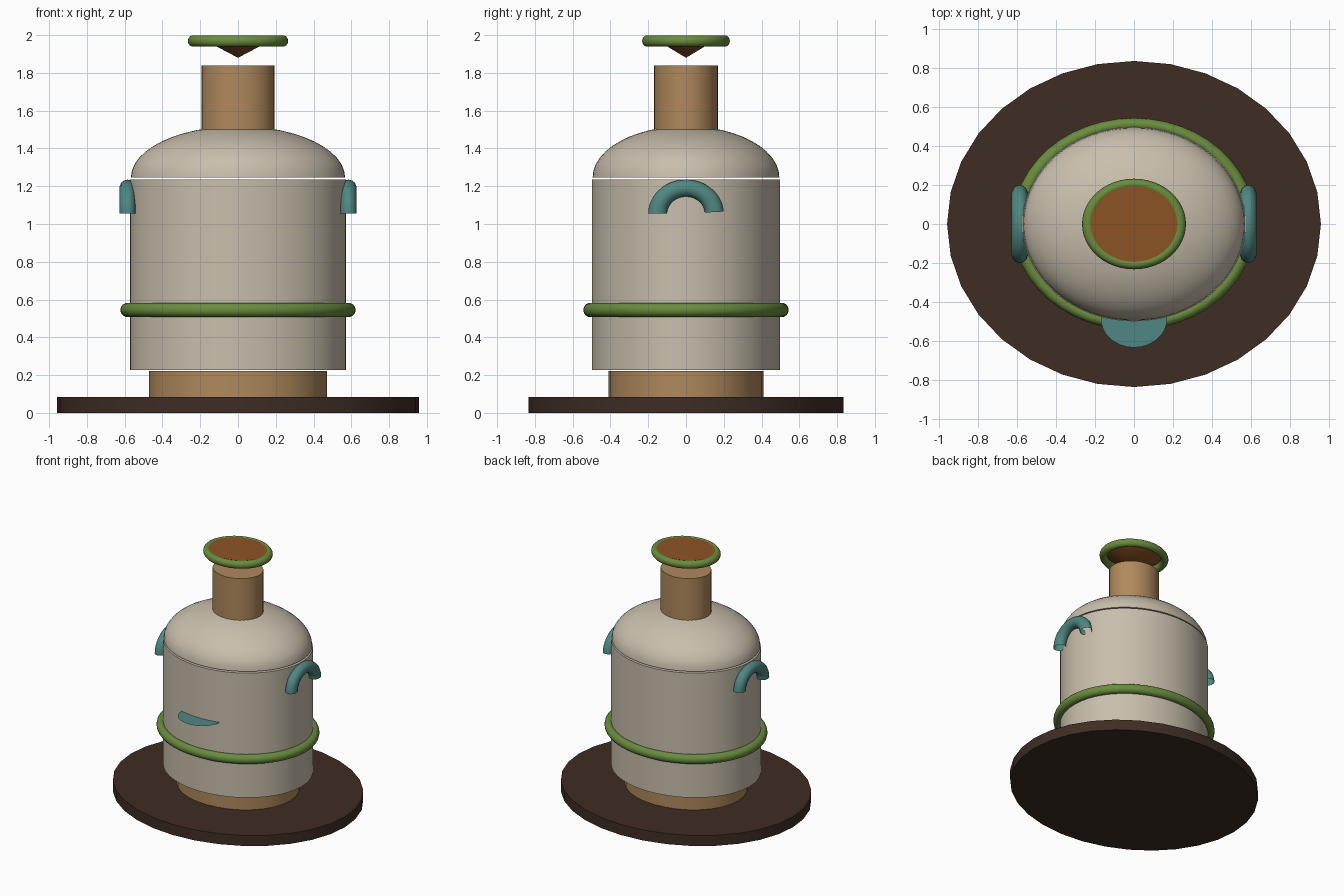
import bpy, bmesh, math

if "Cube" in bpy.data.objects:
    bpy.data.objects.remove(bpy.data.objects["Cube"])


def srgb(r, g, b):
    lin = lambda c: c / 12.92 if c <= 0.04045 else ((c + 0.055) / 1.055) ** 2.4
    return (lin(r / 255), lin(g / 255), lin(b / 255), 1)


def material(name, *rgb):
    m = bpy.data.materials.new(name)
    m.diffuse_color = srgb(*rgb)
    m.use_nodes = True
    m.node_tree.nodes["Principled BSDF"].inputs["Base Color"].default_value = m.diffuse_color
    return m


CREAM = material("cream", 200, 190, 172)
TAN = material("tan", 176, 137, 92)
DARK = material("dark brown", 62, 45, 36)
GREEN = material("green", 106, 140, 62)
TEAL = material("teal", 80, 135, 130)
RUST = material("rust brown", 140, 84, 36)

DEPTH = 0.872  # every round part is slightly squashed from front to back


def finish(name, bm, mat):
    bmesh.ops.recalc_face_normals(bm, faces=bm.faces)
    me = bpy.data.meshes.new(name)
    bm.to_mesh(me)
    bm.free()
    ob = bpy.data.objects.new(name, me)
    bpy.context.collection.objects.link(ob)
    me.materials.append(mat)
    bpy.ops.object.select_all(action='DESELECT')
    ob.select_set(True)
    bpy.context.view_layer.objects.active = ob
    bpy.ops.object.shade_smooth_by_angle(angle=math.radians(35))
    return ob


def lathe(name, profile, mat, sides=32):
    """Closed solid turned from (radius, z) points."""
    bm = bmesh.new()
    rings = []
    for r, z in profile:
        if r == 0:
            rings.append([bm.verts.new((0, 0, z))] * sides)
        else:
            angles = [2 * math.pi * i / sides for i in range(sides)]
            rings.append([bm.verts.new((r * math.cos(a), r * DEPTH * math.sin(a), z)) for a in angles])
    for lo, hi in zip(rings, rings[1:]):
        for i in range(sides):
            j = (i + 1) % sides
            bm.faces.new(list(dict.fromkeys((lo[i], lo[j], hi[j], hi[i]))))
    for ring, (r, z) in ((rings[0], profile[0]), (rings[-1], profile[-1])):
        if r > 0:
            bm.faces.new(ring)
    return finish(name, bm, mat)


def tube(name, major, minor, mat, place, start=0.0, arc=2 * math.pi, steps=48, around=14):
    """Ring or open arc; place(u, v, w) maps ring-plane u, v and axis w to a point."""
    closed = arc > 6.28
    bm = bmesh.new()
    rings = []
    for i in range(steps if closed else steps + 1):
        a = start + arc * i / steps
        ring = []
        for k in range(around):
            b = 2 * math.pi * k / around
            r = major + minor * math.cos(b)
            ring.append(bm.verts.new(place(r * math.cos(a), r * math.sin(a), minor * math.sin(b))))
        rings.append(ring)
    for i in range(steps):
        p, q = rings[i], rings[(i + 1) % len(rings)]
        for k in range(around):
            n = (k + 1) % around
            bm.faces.new((p[k], q[k], q[n], p[n]))
    return finish(name, bm, mat)


# Base plate, pedestal, body and neck
lathe("base_plate", [(0.957, 0), (0.957, 0.085)], DARK)
lathe("pedestal", [(0.47, 0.085), (0.47, 0.222)], TAN)
lathe("body", [(0.572, 0.227), (0.572, 1.235)], CREAM, 64)
lathe("neck", [(0.194, 1.40), (0.194, 1.838)], TAN)

# Domed shoulder, floating just above the body
dome = [(0.567 * math.cos(t * math.pi / 24), 1.246 + 0.272 * math.sin(t * math.pi / 24)) for t in range(12)]
lathe("shoulder_dome", dome + [(0, 1.518)], CREAM, 64)

# Floating lid: upside-down cone inside a rim
lathe("lid_cone", [(0, 1.88), (0.222, 1.997)], RUST)
tube("lid_rim", 0.235, 0.031, GREEN, lambda u, v, w: (u, v * DEPTH, 1.969 + w))

# Band around the body
tube("body_band", 0.586, 0.037, GREEN, lambda u, v, w: (u, v * DEPTH, 0.545 + w))

# Arched side handles with open ends
for side, label in ((-1, "left"), (1, "right")):
    tube(label + "_handle", 0.15, 0.05, TEAL,
         lambda u, v, w, s=side: (s * 0.585 + w * 0.86, u, 1.055 + v * 0.9),
         start=0.06, arc=3.08, steps=24)

# Thin front lip, a flat disc half sunk in the body
bm = bmesh.new()
bmesh.ops.create_circle(bm, cap_ends=True, segments=32, radius=0.17)
for v in bm.verts:
    v.co = (v.co.x, v.co.y * DEPTH - 0.484, 0.82)
finish("front_lip", bm, TEAL)
